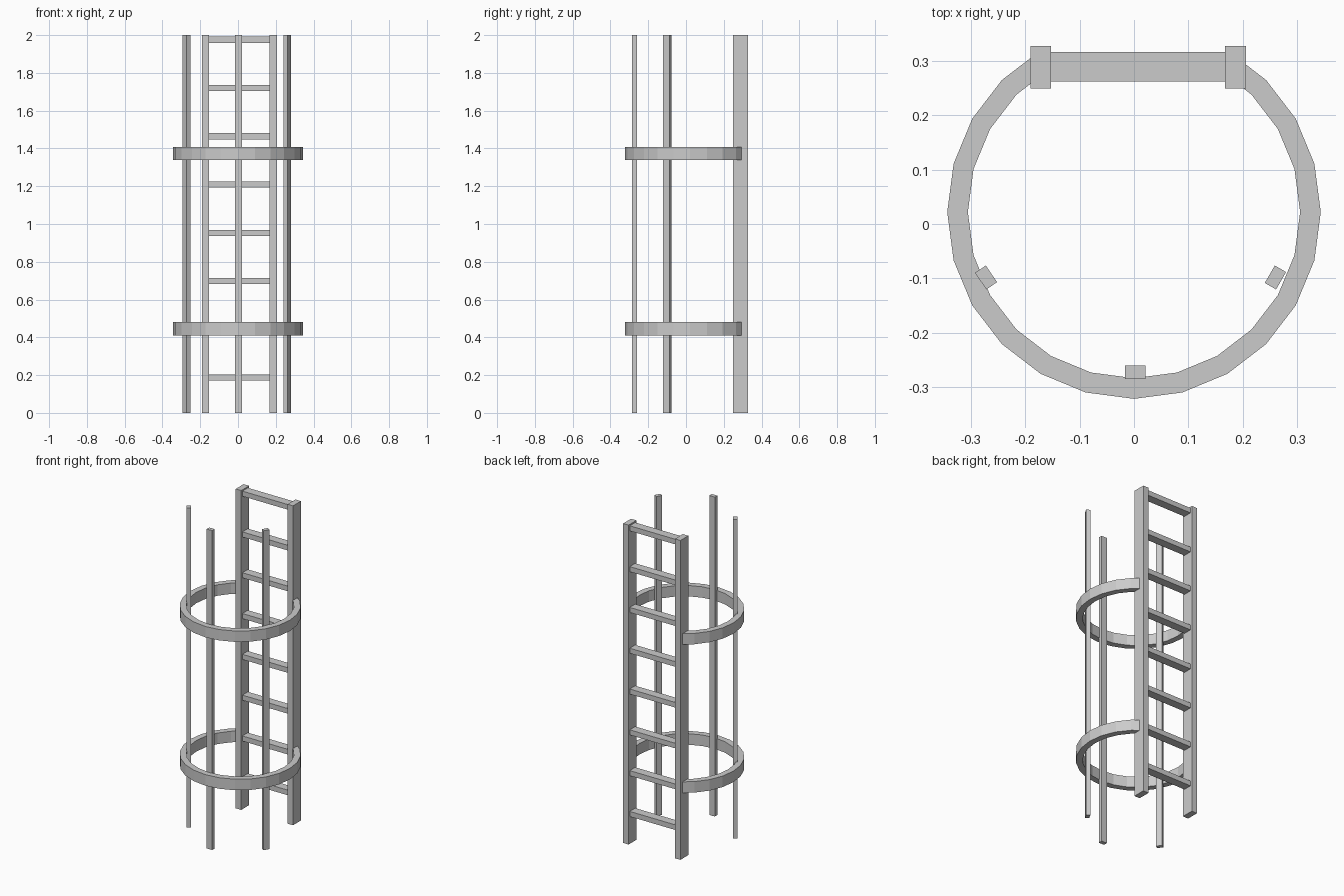
import bpy, bmesh
from math import sin, cos, radians
from mathutils import Vector

if "Cube" in bpy.data.objects:
    bpy.data.objects.remove(bpy.data.objects["Cube"])


def box(name, center, size, angle=0):
    bpy.ops.mesh.primitive_cube_add(size=1, location=center, rotation=(0, 0, radians(angle)))
    ob = bpy.context.object
    ob.name = name
    ob.scale = size
    return ob


def hoop(name, z0, z1, r_out=0.344, r_in=0.306, cy=0.022):
    # open 24-sided ring, both ends buried in the rails
    def ring(r):
        p = [Vector((r * cos(radians(a)), cy + r * sin(radians(a)))) for a in range(60, -241, -15)]
        p[0] = p[1].lerp(p[0], 0.75)
        p[-1] = p[-2].lerp(p[-1], 0.75)
        return p
    bm = bmesh.new()
    sections = []
    for o, i in zip(ring(r_out), ring(r_in)):
        sections.append([bm.verts.new((q.x, q.y, z)) for q, z in
                         ((o, z0), (o, z1), (i, z1), (i, z0))])
    for a, b in zip(sections, sections[1:]):
        for k in range(4):
            bm.faces.new((a[k], a[(k + 1) % 4], b[(k + 1) % 4], b[k]))
    bm.faces.new(sections[0])
    bm.faces.new(sections[-1])
    bmesh.ops.recalc_face_normals(bm, faces=bm.faces)
    me = bpy.data.meshes.new(name)
    bm.to_mesh(me)
    bm.free()
    bpy.context.collection.objects.link(bpy.data.objects.new(name, me))


# Ladder rails
box("left_rail", (-0.172, 0.289, 1), (0.038, 0.078, 2))
box("right_rail", (0.187, 0.289, 1), (0.038, 0.078, 2))

# Rungs
for n in range(8):
    box(f"rung_{n + 1}", (0.0075, 0.2895, 0.187 + n * 0.2555), (0.335, 0.054, 0.032))

# Safety cage hoops
hoop("lower_hoop", 0.411, 0.480)
hoop("upper_hoop", 1.340, 1.408)

# Vertical cage bars
box("front_bar", (0.002, -0.273, 1), (0.038, 0.025, 2))
box("left_bar", (-0.2725, -0.0985, 1), (0.037, 0.024, 2), -56)
box("right_bar", (0.2605, -0.0985, 1), (0.037, 0.024, 2), 60)
